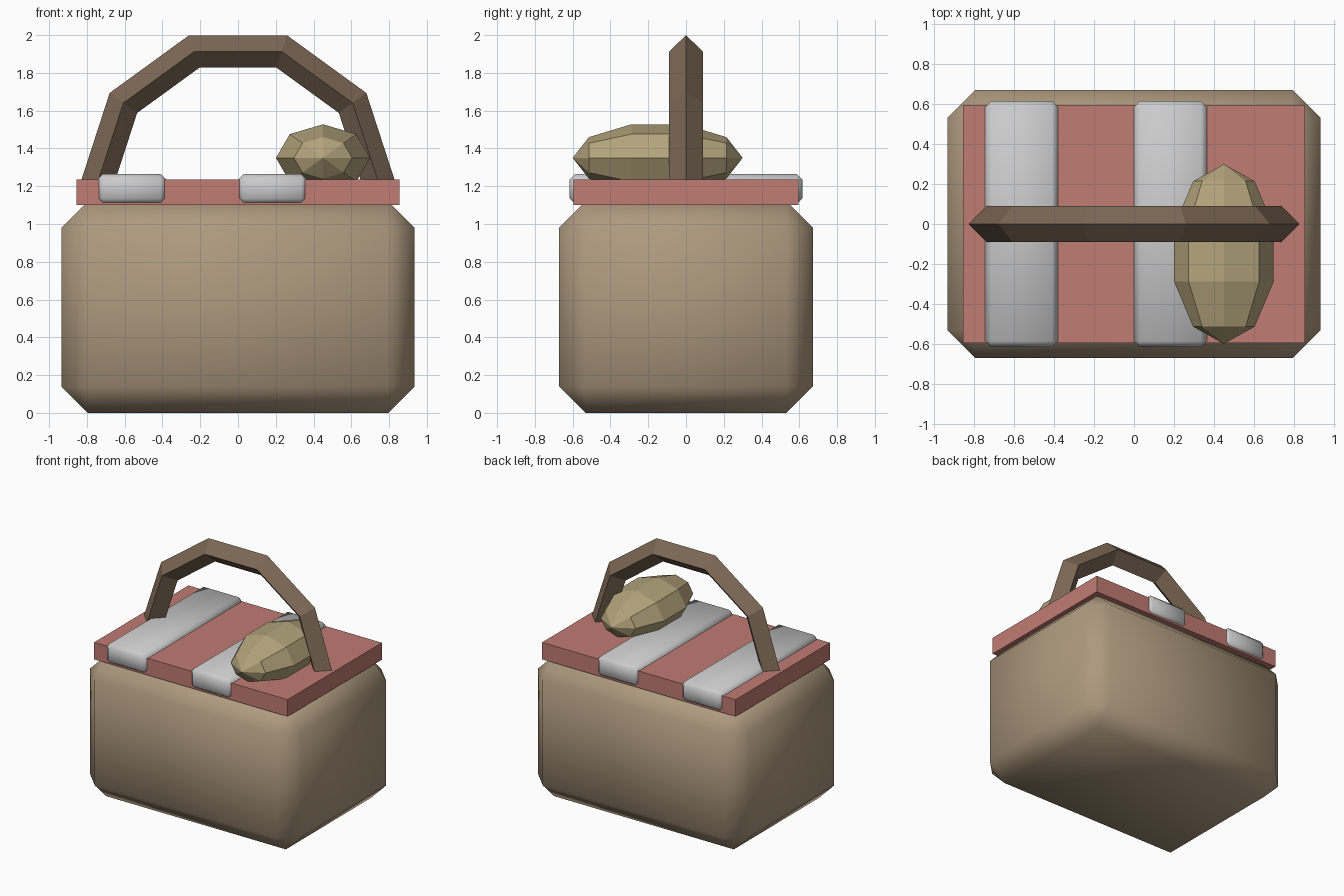
import bpy, bmesh
from math import pi, cos, sin
from mathutils import Matrix, Vector

if "Cube" in bpy.data.objects:
    bpy.data.objects.remove(bpy.data.objects["Cube"])


def finish(name, bm, color=None, smooth=False):
    bmesh.ops.recalc_face_normals(bm, faces=bm.faces)
    me = bpy.data.meshes.new(name)
    bm.to_mesh(me)
    bm.free()
    for p in me.polygons:
        p.use_smooth = smooth
    ob = bpy.data.objects.new(name, me)
    bpy.context.collection.objects.link(ob)
    if color:
        mat = bpy.data.materials.new(name + "_color")
        mat.diffuse_color = (*color, 1)
        mat.use_nodes = True
        mat.node_tree.nodes["Principled BSDF"].inputs["Base Color"].default_value = mat.diffuse_color
        me.materials.append(mat)
    return ob


def box(name, lo, hi, bevel=0, color=None):
    lo, hi = Vector(lo), Vector(hi)
    bm = bmesh.new()
    bmesh.ops.create_cube(bm, size=1, matrix=Matrix.Translation((lo + hi) / 2)
                          @ Matrix.Diagonal((*(hi - lo), 1)))
    if bevel:
        bmesh.ops.bevel(bm, geom=bm.edges[:], offset=bevel, segments=1,
                        profile=0.5, affect='EDGES')
    return finish(name, bm, color, smooth=bool(bevel))


# Basket body with chunky, soft-shaded bevels
box("basket_body", (-.935, -.672, 0), (.935, .672, 1.12), .14, (.42, .32, .21))

# Cloth lid and its two pale stripes
box("lid", (-.855, -.595, 1.10), (.855, .595, 1.235), 0, (.53, .20, .17))
for side, x in (("left", -.745), ("right", 0)):
    box(side + "_stripe", (x, -.616, 1.105), (x + .365, .616, 1.265), .03)

# Handle: upper half of a ten-sided ring with a diamond section
bm = bmesh.new()
R, r, base = .75, .09, 1.2
rings = []
for i in range(6):
    a = i * pi / 5
    rings.append([bm.verts.new(((R + r * cos(b)) * cos(a), r * sin(b),
                                base + (R + r * cos(b)) * sin(a)))
                  for b in (k * pi / 2 for k in range(4))])
for p, q in zip(rings, rings[1:]):
    for k in range(4):
        j = (k + 1) % 4
        bm.faces.new((p[k], p[j], q[j], q[k]))
bm.faces.new(rings[0])
bm.faces.new(rings[-1])
finish("handle", bm, (.20, .138, .09))

# Bread loaf: faceted low-poly sphere lying along y
bm = bmesh.new()
bmesh.ops.create_uvsphere(bm, u_segments=8, v_segments=5, radius=1,
                          matrix=Matrix.Translation((.45, -.15, 1.35))
                          @ Matrix.Diagonal((.262, .45, .187, 1))
                          @ Matrix.Rotation(pi / 2, 4, 'X'))
finish("bread_loaf", bm, (.45, .37, .20))
